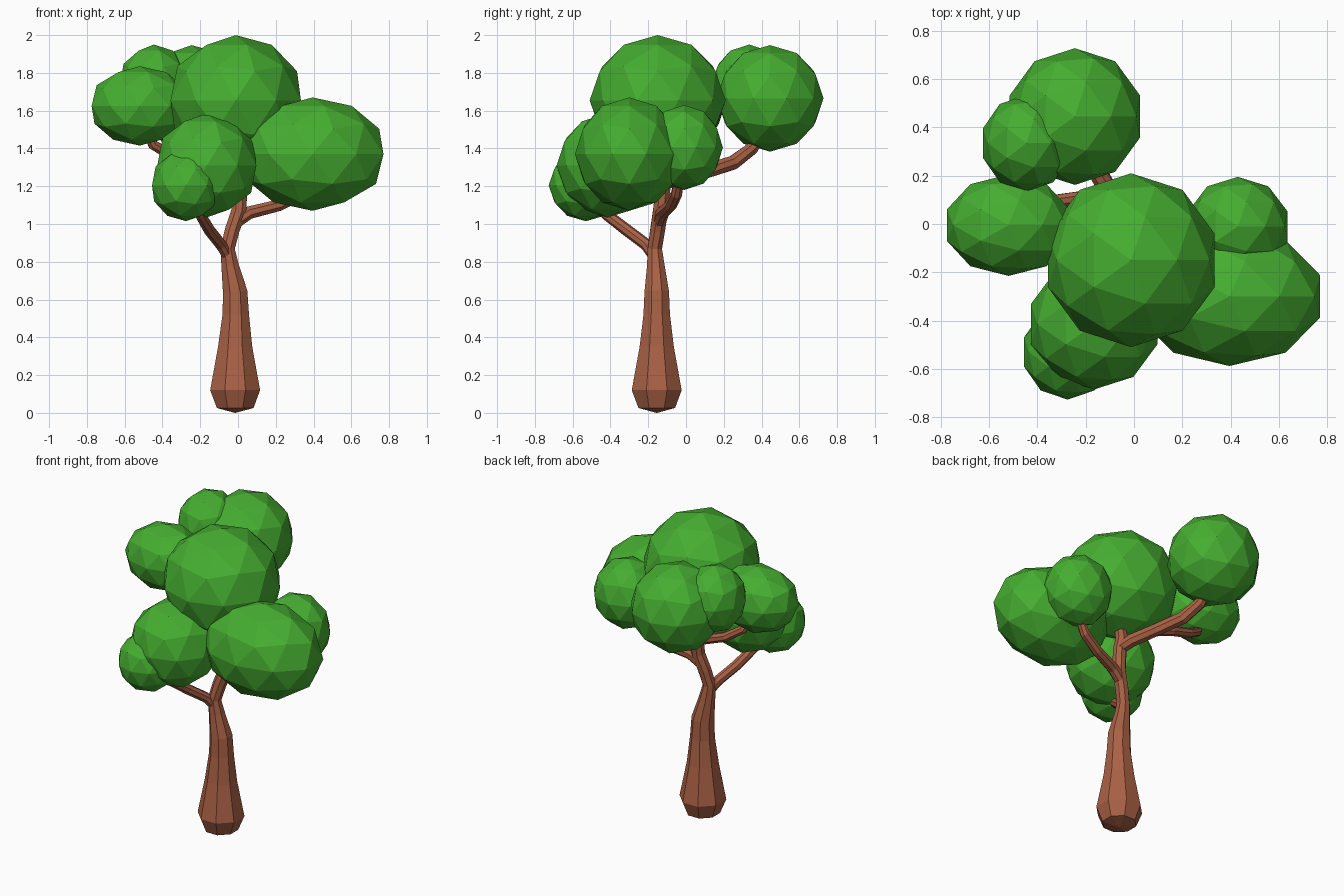
import bpy, bmesh, math
from mathutils import Vector

if "Cube" in bpy.data.objects:
    bpy.data.objects.remove(bpy.data.objects["Cube"])


def material(name, color):
    m = bpy.data.materials.new(name)
    m.diffuse_color = color
    m.use_nodes = True
    m.node_tree.nodes["Principled BSDF"].inputs["Base Color"].default_value = m.diffuse_color
    return m


BARK = material("bark", (0.40, 0.12, 0.06, 1))
LEAF = material("leaf", (0.06, 0.42, 0.03, 1))


def finish(bm, name, mat):
    bmesh.ops.recalc_face_normals(bm, faces=bm.faces)
    me = bpy.data.meshes.new(name)
    bm.to_mesh(me)
    bm.free()
    me.materials.append(mat)
    ob = bpy.data.objects.new(name, me)
    bpy.context.collection.objects.link(ob)


def limb(name, path, sides=8):
    """Faceted tube through (x, y, z, radius) points, closed by fans."""
    bm = bmesh.new()
    pts = [Vector(p[:3]) for p in path]
    rings = []
    ref = Vector((0, 1, 0)) if abs((pts[-1] - pts[0]).normalized().y) < 0.7 else Vector((1, 0, 0))
    for i, p in enumerate(pts):
        d = (pts[min(i + 1, len(pts) - 1)] - pts[max(i - 1, 0)]).normalized()
        u = (ref - d * ref.dot(d)).normalized()
        v = d.cross(u)
        r = path[i][3]
        ring = []
        for k in range(sides):
            a = 2 * math.pi * (k + 0.5) / sides
            ring.append(bm.verts.new(p + (u * math.cos(a) + v * math.sin(a)) * r))
        rings.append(ring)
    for a, b in zip(rings, rings[1:]):
        for k in range(sides):
            j = (k + 1) % sides
            bm.faces.new((a[k], a[j], b[j], b[k]))
    for ring, p, q, r in ((rings[0], pts[0], pts[1], path[0][3]),
                          (rings[-1], pts[-1], pts[-2], path[-1][3])):
        tip = bm.verts.new(p + (p - q).normalized() * r * 0.25)
        for k in range(sides):
            bm.faces.new((ring[k], ring[(k + 1) % sides], tip))
    finish(bm, name, BARK)


def leaf_ball(name, center, half):
    """Low-poly icosphere stretched to the given half extents."""
    bm = bmesh.new()
    bmesh.ops.create_icosphere(bm, subdivisions=2, radius=1)
    ext = [max(abs(v.co[i]) for v in bm.verts) for i in range(3)]
    for v in bm.verts:
        v.co = Vector([center[i] + v.co[i] * half[i] / ext[i] for i in range(3)])
    finish(bm, name, LEAF)


# Trunk, continuing up into the crown
limb("trunk", [(-0.015, -0.155, 0.026, 0.105), (-0.015, -0.155, 0.12, 0.143),
               (-0.015, -0.155, 0.35, 0.098), (-0.012, -0.155, 0.52, 0.076),
               (-0.015, -0.155, 0.64, 0.070), (-0.042, -0.16, 0.78, 0.050),
               (-0.055, -0.165, 0.87, 0.041), (-0.03, -0.15, 0.97, 0.042),
               (0.005, -0.135, 1.07, 0.043), (0.01, -0.12, 1.20, 0.042),
               (0.0, -0.11, 1.27, 0.042), (0.0, -0.14, 1.40, 0.03)])

# Branches
limb("front_branch", [(-0.05, -0.165, 0.82, 0.028), (-0.09, -0.21, 0.89, 0.032),
                      (-0.15, -0.31, 0.965, 0.032), (-0.20, -0.42, 1.05, 0.030),
                      (-0.24, -0.50, 1.13, 0.025)])
limb("right_branch", [(-0.01, -0.14, 1.01, 0.035), (0.06, -0.125, 1.06, 0.036),
                      (0.22, -0.08, 1.10, 0.033), (0.34, -0.05, 1.16, 0.031),
                      (0.41, -0.03, 1.26, 0.025)])
limb("back_branch", [(0.01, -0.13, 1.21, 0.038), (-0.02, -0.04, 1.245, 0.042),
                     (-0.09, 0.11, 1.28, 0.040), (-0.17, 0.25, 1.325, 0.040),
                     (-0.22, 0.35, 1.40, 0.036), (-0.24, 0.41, 1.50, 0.028)])
limb("left_branch", [(-0.08, 0.08, 1.275, 0.030), (-0.20, 0.11, 1.31, 0.031),
                     (-0.35, 0.09, 1.36, 0.030), (-0.45, 0.05, 1.42, 0.028),
                     (-0.49, 0.02, 1.50, 0.022)])

# Foliage: centre, half extents
BALLS = {
    "foliage_top": ((-0.012, -0.15, 1.655), (0.345, 0.36, 0.345)),
    "foliage_right": ((0.395, -0.30, 1.37), (0.375, 0.288, 0.30)),
    "foliage_right_back": ((0.43, -0.01, 1.405), (0.205, 0.205, 0.225)),
    "foliage_front": ((-0.165, -0.415, 1.31), (0.262, 0.27, 0.275)),
    "foliage_front_low": ((-0.275, -0.53, 1.205), (0.18, 0.197, 0.19)),
    "foliage_left": ((-0.52, -0.005, 1.625), (0.255, 0.21, 0.21)),
    "foliage_back": ((-0.245, 0.445, 1.665), (0.27, 0.283, 0.282)),
    "foliage_back_left": ((-0.445, 0.335, 1.735), (0.18, 0.20, 0.215)),
}
for name, (center, half) in BALLS.items():
    leaf_ball(name, center, half)
